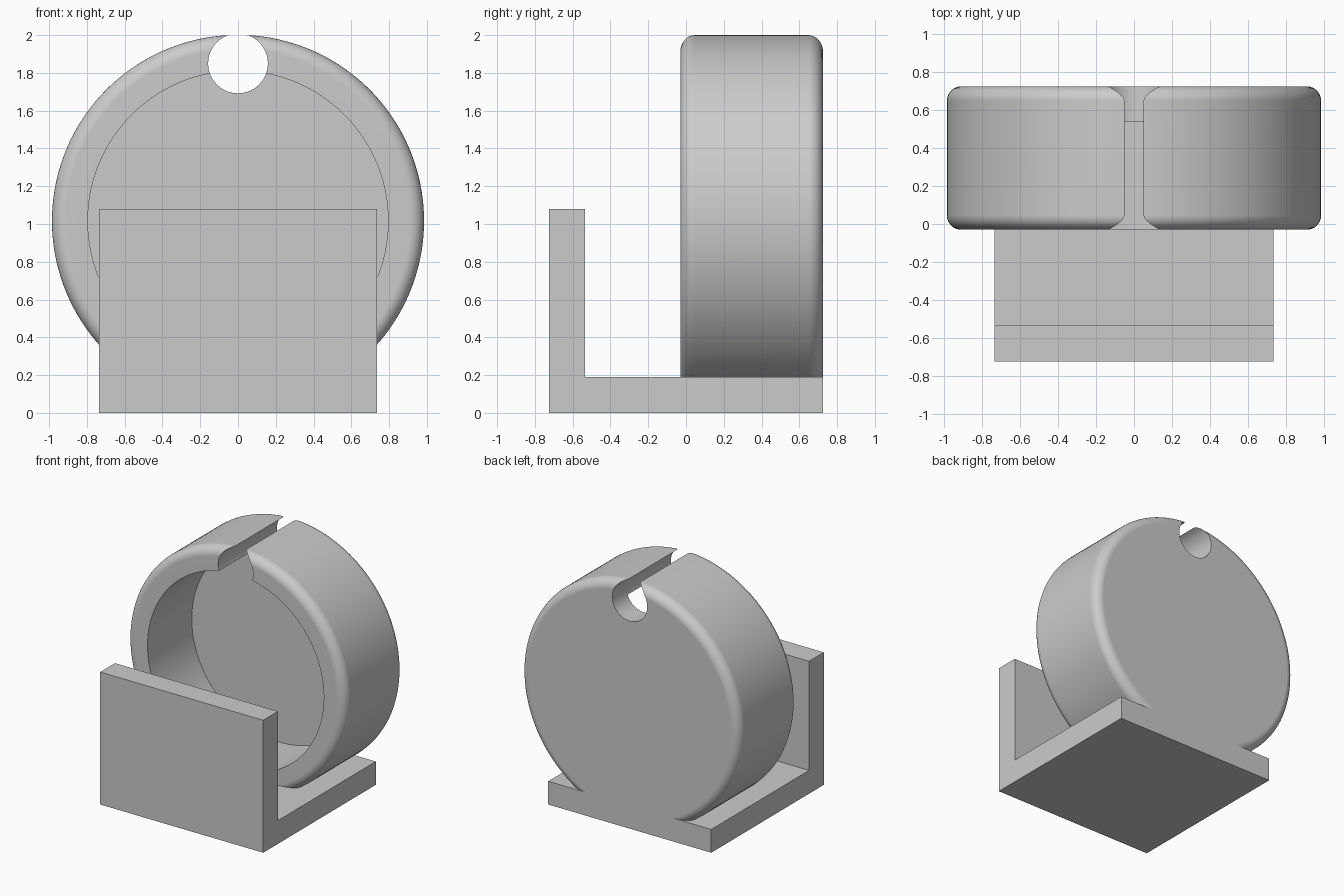
import bpy, bmesh, math
from mathutils import Matrix, Vector

cube = bpy.data.objects.get("Cube")
if cube:
    bpy.data.objects.remove(cube, do_unlink=True)

CENTRE_Z = 1.016          # axis height of the round cup
RADIUS, POCKET = 0.985, 0.795
FRONT, FLOOR, BACK = -0.03, 0.54, 0.725
FILLET, STEPS = 0.075, 8

grey = bpy.data.materials.new("light_grey")
grey.use_nodes = True
colour = (0.6, 0.6, 0.6, 1)
grey.diffuse_color = colour
grey.node_tree.nodes["Principled BSDF"].inputs["Base Color"].default_value = colour


def finish(name, bm):
    bmesh.ops.recalc_face_normals(bm, faces=bm.faces)
    mesh = bpy.data.meshes.new(name)
    bm.to_mesh(mesh)
    bm.free()
    mesh.materials.append(grey)
    obj = bpy.data.objects.new(name, mesh)
    bpy.context.collection.objects.link(obj)
    return obj


def extrude(name, points, move):
    """Extrude a flat outline along a vector."""
    bm = bmesh.new()
    face = bm.faces.new([bm.verts.new(p) for p in points])
    new = bmesh.ops.extrude_face_region(bm, geom=[face])["geom"]
    verts = [v for v in new if isinstance(v, bmesh.types.BMVert)]
    bmesh.ops.translate(bm, verts=verts, vec=move)
    return finish(name, bm)


def lathe(name, profile, segments=144):
    """Turn (radius, y) points around the cup axis; ends are closed by discs."""
    bm = bmesh.new()
    rings = []
    for r, y in profile:
        angles = [2 * math.pi * i / segments for i in range(segments)]
        rings.append([bm.verts.new((r * math.sin(a), y, CENTRE_Z + r * math.cos(a)))
                      for a in angles])
    for a, b in zip(rings, rings[1:]):
        for i in range(segments):
            j = (i + 1) % segments
            bm.faces.new((a[i], a[j], b[j], b[i]))
    bm.faces.new(rings[0])
    bm.faces.new(rings[-1])
    return finish(name, bm)


def arc(y, start):
    """Quarter round at the outer rim."""
    for i in range(STEPS + 1):
        a = start + math.pi / 2 * i / STEPS
        yield (RADIUS - FILLET + FILLET * math.cos(a), y + FILLET * math.sin(a))


def boolean(obj, other, operation):
    mod = obj.modifiers.new(operation.lower(), 'BOOLEAN')
    mod.operation, mod.solver, mod.object = operation, 'EXACT', other
    bpy.ops.object.select_all(action='DESELECT')
    bpy.context.view_layer.objects.active = obj
    obj.select_set(True)
    bpy.ops.object.modifier_apply(modifier=mod.name)
    bpy.data.objects.remove(other, do_unlink=True)


# L-shaped base with upright front plate
outline = [(-0.725, 0), (BACK, 0), (BACK, 0.19), (-0.535, 0.19), (-0.535, 1.08), (-0.725, 1.08)]
stand = extrude("stand_with_round_cup", [(-0.735, y, z) for y, z in outline], (1.47, 0, 0))

# Round cup, open to the front, with rounded outer rims
profile = [(POCKET, FLOOR), (POCKET, FRONT)]
profile += list(arc(FRONT + FILLET, -math.pi / 2))
profile += list(arc(BACK - FILLET, 0))
cup = lathe("round_cup", profile)

# Cable hole that breaks through the top of the cup
hole_points = [(0.158 * math.cos(a), -0.3, 1.85 + 0.158 * math.sin(a))
               for a in (2 * math.pi * i / 64 for i in range(64))]
hole = extrude("cable_hole_cutter", hole_points, (0, 1.3, 0))
hole.hide_render = True

boolean(cup, hole, 'DIFFERENCE')
boolean(stand, cup, 'UNION')

# Smooth curves, crisp edges, flat end faces
bpy.ops.object.shade_smooth_by_angle(angle=math.radians(30))
weighted = stand.modifiers.new("flat_ends", 'WEIGHTED_NORMAL')
weighted.keep_sharp = True
